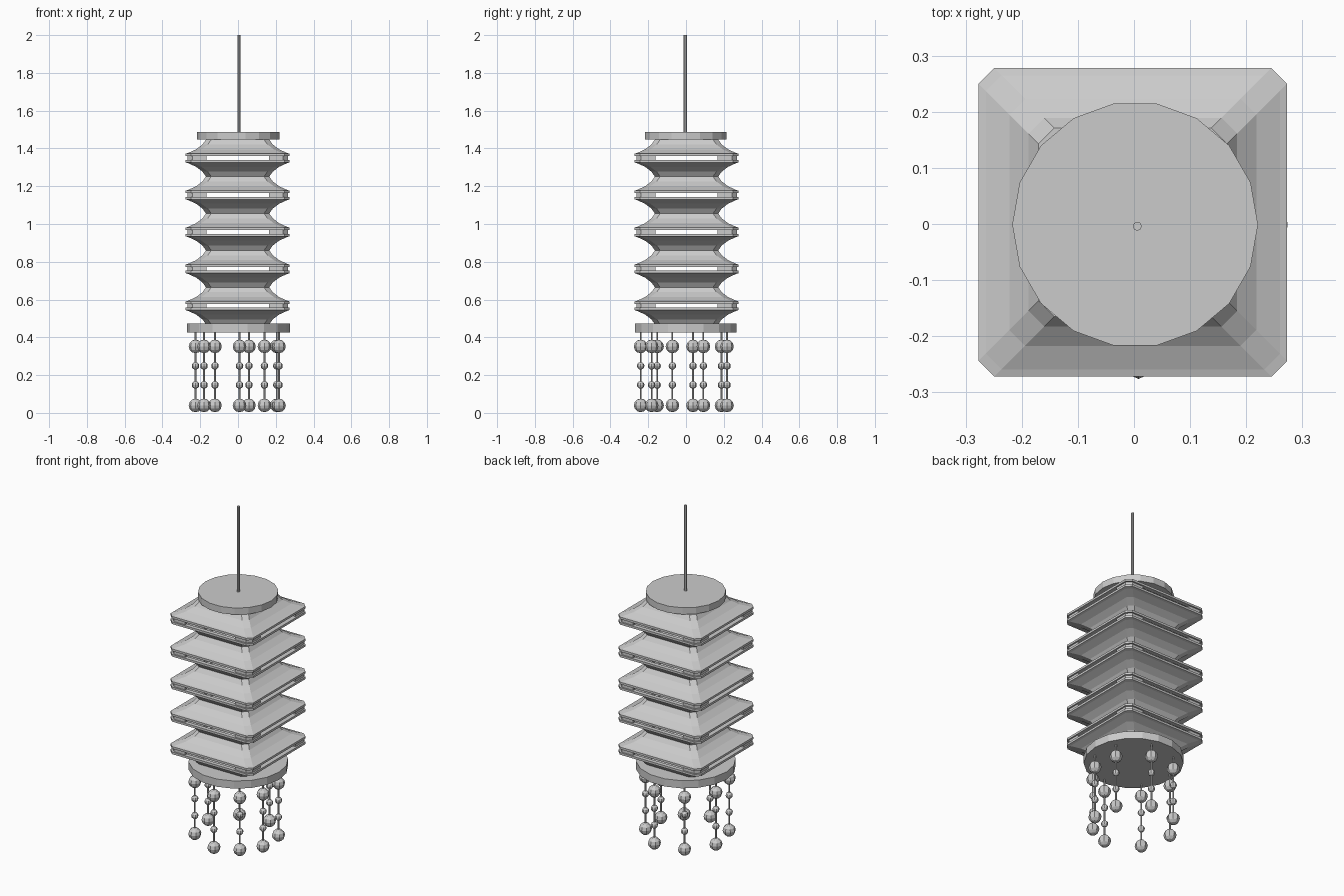
import bpy, bmesh
from math import radians
from mathutils import Vector

if "Cube" in bpy.data.objects:
    bpy.data.objects.remove(bpy.data.objects["Cube"])

CX, CY = -0.002, 0.003      # lantern body axis


def finish(bm, name, recalc=True):
    if recalc:
        bmesh.ops.recalc_face_normals(bm, faces=bm.faces)
    me = bpy.data.meshes.new(name)
    bm.to_mesh(me)
    bm.free()
    ob = bpy.data.objects.new(name, me)
    bpy.context.collection.objects.link(ob)
    return ob


def cylinder(name, x, y, z0, z1, r, sides):
    bpy.ops.mesh.primitive_cylinder_add(vertices=sides, radius=r, depth=z1 - z0,
                                        location=(x, y, (z0 + z1) / 2),
                                        rotation=(0, 0, radians(90)))
    bpy.context.object.name = name


def square_ring(bm, h, z, c=0.028):
    # square of half width h with cut corners
    k = h - c
    pts = [(h, -k), (h, k), (k, h), (-k, h), (-h, k), (-h, -k), (-k, -h), (k, -h)]
    return [bm.verts.new((CX + x, CY + y, z)) for x, y in pts]


def shell(name, profile):
    bm = bmesh.new()
    rings = [square_ring(bm, h, z) for h, z in profile]
    # closed profile loop gives the paper shade a real thickness
    for a, b in zip(rings, rings[1:] + rings[:1]):
        for i in range(8):
            j = (i + 1) % 8
            bm.faces.new((a[i], a[j], b[j], b[i]))
    return finish(bm, name)


def corner_posts(name, z0, z1):
    # angled wall at each corner; the slits stay open between them
    outer = [(.165, .266), (.240, .266), (.266, .240), (.266, .165)]
    inner = [(.250, .165), (.250, .235), (.235, .250), (.165, .250)]
    bm = bmesh.new()
    for sx in (-1, 1):
        for sy in (-1, 1):
            pts = [(CX + sx * x, CY + sy * y) for x, y in outer + inner]
            lo = [bm.verts.new((x, y, z0)) for x, y in pts]
            hi = [bm.verts.new((x, y, z1)) for x, y in pts]
            for i in range(8):
                j = (i + 1) % 8
                bm.faces.new((lo[i], lo[j], hi[j], hi[i]))
            bm.faces.new(hi)
            bm.faces.new(lo[::-1])
    finish(bm, name)


# Hanging rod and end discs
cylinder("hanging_rod", 0.006, -0.004, 1.47, 2.0, 0.008, 8)
for name, z0, z1, r in (("top_disc", 1.447, 1.487, .219), ("base_disc", .426, .472, .272)):
    bpy.ops.mesh.primitive_cylinder_add(vertices=18, radius=r, depth=z1 - z0,
                                        location=(.002, -.001, (z0 + z1) / 2),
                                        rotation=(0, 0, radians(90)))
    bpy.context.object.name = name

# Five flared tiers: upper shade, lower shade mirrored about the slit, corner posts
half = [(.168, .0975), (.186, .072), (.220, .046), (.262, .027), (.275, .023),
        (.275, .010), (.250, .010), (.250, .018), (.215, .038), (.180, .066), (.160, .0975)]
for t in range(5):
    mid = 1.349 - t * 0.1955
    shell(f"upper_shade_{t + 1}", [(h, mid + d) for h, d in half])
    shell(f"lower_shade_{t + 1}", [(h, mid - d) for h, d in half])
    corner_posts(f"corner_posts_{t + 1}", mid - .012, mid + .012)

# Bead strings hanging below the base disc
strings = [(.008, -.24), (.14, -.182), (.217, -.072), (.205, .092),
           (.058, .217), (-.122, .188), (-.225, .037), (-.18, -.153)]
for n, (x, y) in enumerate(strings, 1):
    cylinder(f"thread_{n}", x, y, .04, .43, .005, 6)
    bm = bmesh.new()
    for z, r in ((.352, .036), (.249, .02), (.148, .02), (.040, .036)):
        new = bmesh.ops.create_uvsphere(bm, u_segments=8, v_segments=6, radius=r)["verts"]
        bmesh.ops.translate(bm, verts=new, vec=Vector((x, y, max(z, r))))
    finish(bm, f"beads_{n}")
